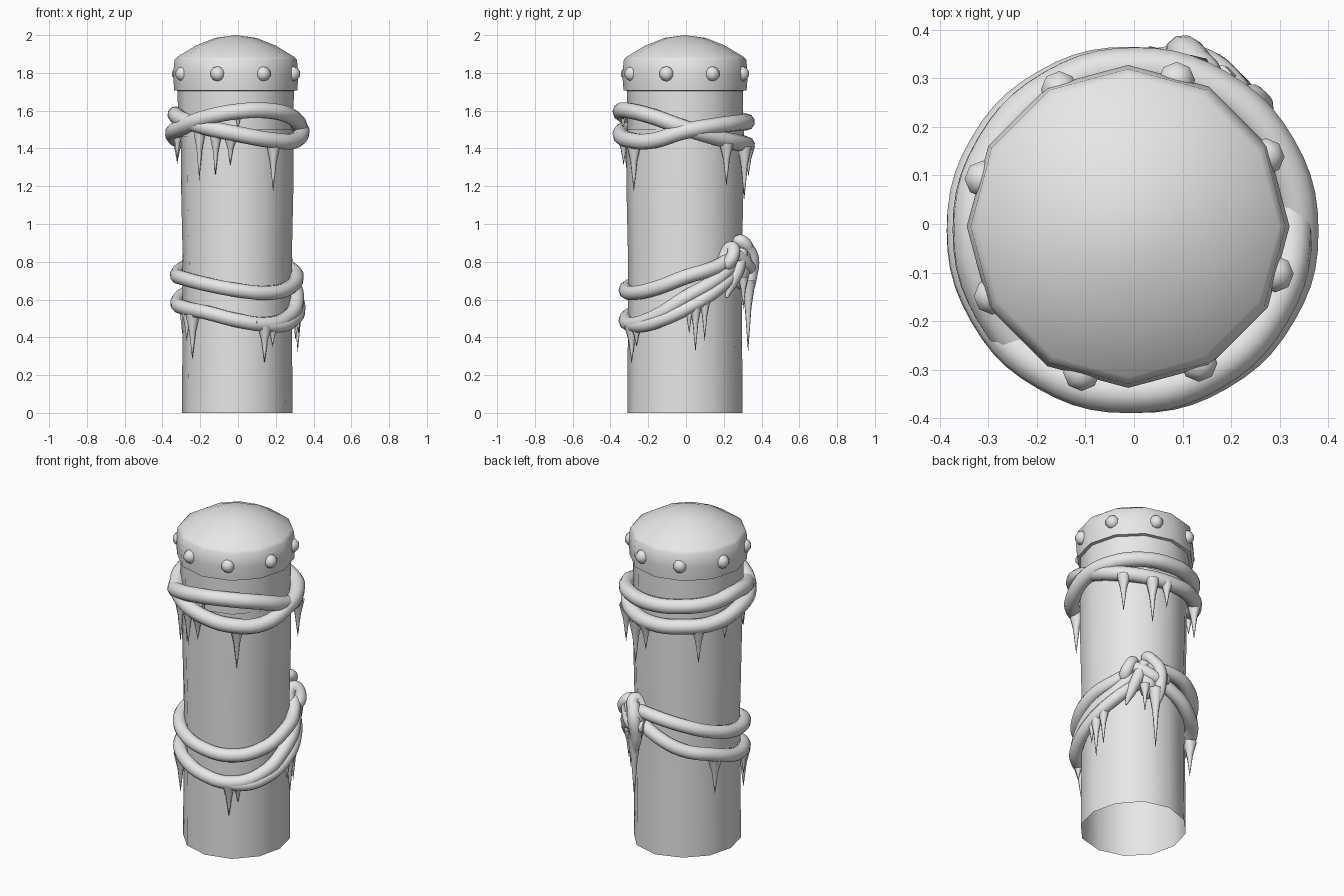
import bpy, bmesh, math
from math import sin, cos, radians, tau
from mathutils import Vector

old = bpy.data.objects.get("Cube")
if old:
    bpy.data.objects.remove(old)

GREY = (0.8, 0.8, 0.8, 1)
mat = bpy.data.materials.new("plain_grey")
mat.use_nodes = True
mat.diffuse_color = GREY
mat.node_tree.nodes["Principled BSDF"].inputs["Base Color"].default_value = GREY


def polar(deg, r, z):
    return Vector((r * cos(radians(deg)), r * sin(radians(deg)), z))


def select(ob):
    bpy.ops.object.select_all(action="DESELECT")
    ob.select_set(True)
    bpy.context.view_layer.objects.active = ob


def finish(ob, angle):
    select(ob)
    bpy.ops.object.shade_smooth_by_angle(angle=radians(angle))


def skin(name, radii, profile, loc=(0, 0, 0), angle=80):
    """Stack scaled copies of an outline (evenly spaced radii) along a (scale, height) profile."""
    bm = bmesh.new()
    n = len(radii)
    rings = [[bm.verts.new(polar(360 * i / n, r * s, z)) for i, r in enumerate(radii)]
             for s, z in profile]
    for a, b in zip(rings, rings[1:]):
        for i in range(n):
            j = (i + 1) % n
            bm.faces.new((a[i], a[j], b[j], b[i]))
    bmesh.ops.remove_doubles(bm, verts=bm.verts, dist=1e-5)
    bmesh.ops.recalc_face_normals(bm, faces=bm.faces)
    me = bpy.data.meshes.new(name)
    bm.to_mesh(me)
    bm.free()
    me.materials.append(mat)
    ob = bpy.data.objects.new(name, me)
    ob.location = loc
    bpy.context.collection.objects.link(ob)
    finish(ob, angle)


def rope(name, points, thick, closed=True, taper=None):
    """Round cord through points, turned into a mesh."""
    cu = bpy.data.curves.new(name, "CURVE")
    cu.dimensions = "3D"
    cu.bevel_depth, cu.bevel_resolution, cu.resolution_u = thick, 3, 5
    cu.use_fill_caps = True
    sp = cu.splines.new("BEZIER")
    sp.bezier_points.add(len(points) - 1)
    sp.use_cyclic_u = closed
    for i, (bp, co) in enumerate(zip(sp.bezier_points, points)):
        bp.co = co
        bp.handle_left_type = bp.handle_right_type = "AUTO"
        if taper:
            bp.radius = taper[i]
    cu.materials.append(mat)
    ob = bpy.data.objects.new(name, cu)
    bpy.context.collection.objects.link(ob)
    select(ob)
    bpy.ops.object.convert(target="MESH")
    finish(bpy.context.object, 60)


def loop(name, heights, r, thick, centre):
    """Closed rope round the post, with a height at each even step of angle."""
    step = 360 / len(heights)
    rope(name, [polar(i * step, r, z) + Vector(centre) for i, z in enumerate(heights)], thick)


def icicles(name, r, rows):
    """Flared drips given as (angle, top, tip, width)."""
    for i, (deg, top, tip, w) in enumerate(rows):
        h = top - tip
        shape = [(0, 0), (w * .22, h * .3), (w * .45, h * .62), (w, h)]
        skin(f"{name}_{i + 1}", [1] * 7, shape, polar(deg, r, tip))


# Hollow, slightly uneven post, open underneath
trunk = [.293, .298, .31, .308, .296, .293, .293, .298, .303, .303, .304, .297]
skin("post", trunk, [(1, 0), (.99, .4), (.985, .8), (1.015, 1.2), (1.02, 1.5)],
     (-.004, -.008, 0), 50)

# Domed cap with a collar running down behind the ropes
skin("cap", [1] * 12, [(.304, 1.46), (.308, 1.705), (.326, 1.708), (.332, 1.79), (.324, 1.87),
                       (.31, 1.885), (.21, 1.945), (.11, 1.985), (0, 2)], (-.012, -.005, 0), 50)

# Ring of studs
for k in range(8):
    dome = [(.04 * sin(a), -.04 * cos(a)) for a in (math.pi * i / 5 for i in range(6))]
    skin(f"stud_{k + 1}", [1] * 8, dome, polar(27 + 45 * k, .316, 1.795) + Vector((-.01, -.005, 0)))

# Crossed upper ropes
loop("upper_rope_a", [1.51, 1.46, 1.43, 1.42, 1.43, 1.44, 1.48, 1.51, 1.56, 1.595, 1.6, 1.57],
     .334, .043, (-.01, -.012, 0))
loop("upper_rope_b", [1.49, 1.52, 1.535, 1.54, 1.55, 1.56, 1.58, 1.55, 1.51, 1.475, 1.445, 1.44],
     .334, .043, (.003, -.012, 0))

# Lower ropes rising to the knot
loop("lower_rope_a", [.72, .77, .84, .85, .82, .77, .73, .71, .68, .65, .635, .66],
     .316, .039, (-.006, -.002, 0))
loop("lower_rope_b", [.61, .7, .8, .74, .67, .63, .58, .555, .53, .49, .47, .51],
     .316, .039, (-.004, -.002, 0))
rope("lower_strand", [polar(a, .322, z) for a, z in
     ((285, .475), (310, .46), (330, .48), (0, .55), (30, .65), (58, .76))], .036, False)

# Knot: core, wrapping loops and hanging ends
skin("knot_core", [1] * 10, [(0, -.14), (.035, -.11), (.06, -.04), (.065, .03), (.045, .08),
                             (0, .1)], polar(64, .315, .79))
for k, (deg, z, lean) in enumerate(((45, .83, 4), (69, .865, -6))):
    pts = [polar(deg + lean * sin(a), .32 + .03 * cos(a), z + .045 * sin(a))
           for a in (tau * i / 8 for i in range(8))]
    rope(f"knot_loop_{k + 1}", pts, .035)
rope("knot_bridge", [polar(44, .32, .85), polar(56, .345, .82), polar(70, .355, .77),
                     polar(82, .33, .78)], .036, False)
rope("knot_end_a", [polar(66, .34, .89), polar(73, .365, .82), polar(74, .355, .7),
                    polar(71, .35, .6)], .038, False, (1, 1, .85, .4))
rope("knot_end_b", [polar(60, .34, .86), polar(53, .345, .76), polar(47, .33, .68),
                    polar(42, .32, .61)], .035, False, (1, 1, .8, .2))

# Icicles
icicles("upper_icicle", .333, [
    (304, 1.43, 1.17, .042), (232, 1.5, 1.23, .036), (249, 1.47, 1.25, .034),
    (263, 1.45, 1.31, .034), (270, 1.58, 1.5, .025), (40, 1.43, 1.2, .04),
    (68, 1.41, 1.13, .04), (83, 1.41, 1.25, .036), (137, 1.42, 1.2, .04),
    (165, 1.45, 1.32, .036), (195, 1.48, 1.34, .032)])
icicles("lower_icicle", .32, [
    (296, .46, .26, .04), (305, .45, .35, .03), (221, .52, .28, .04), (212, .53, .38, .03),
    (155, .6, .38, .04), (9, .57, .32, .034), (18, .6, .38, .032), (3, .55, .42, .028)])
icicles("knot_icicle", .35, [(70, .7, .32, .04), (60, .72, .55, .03)])
